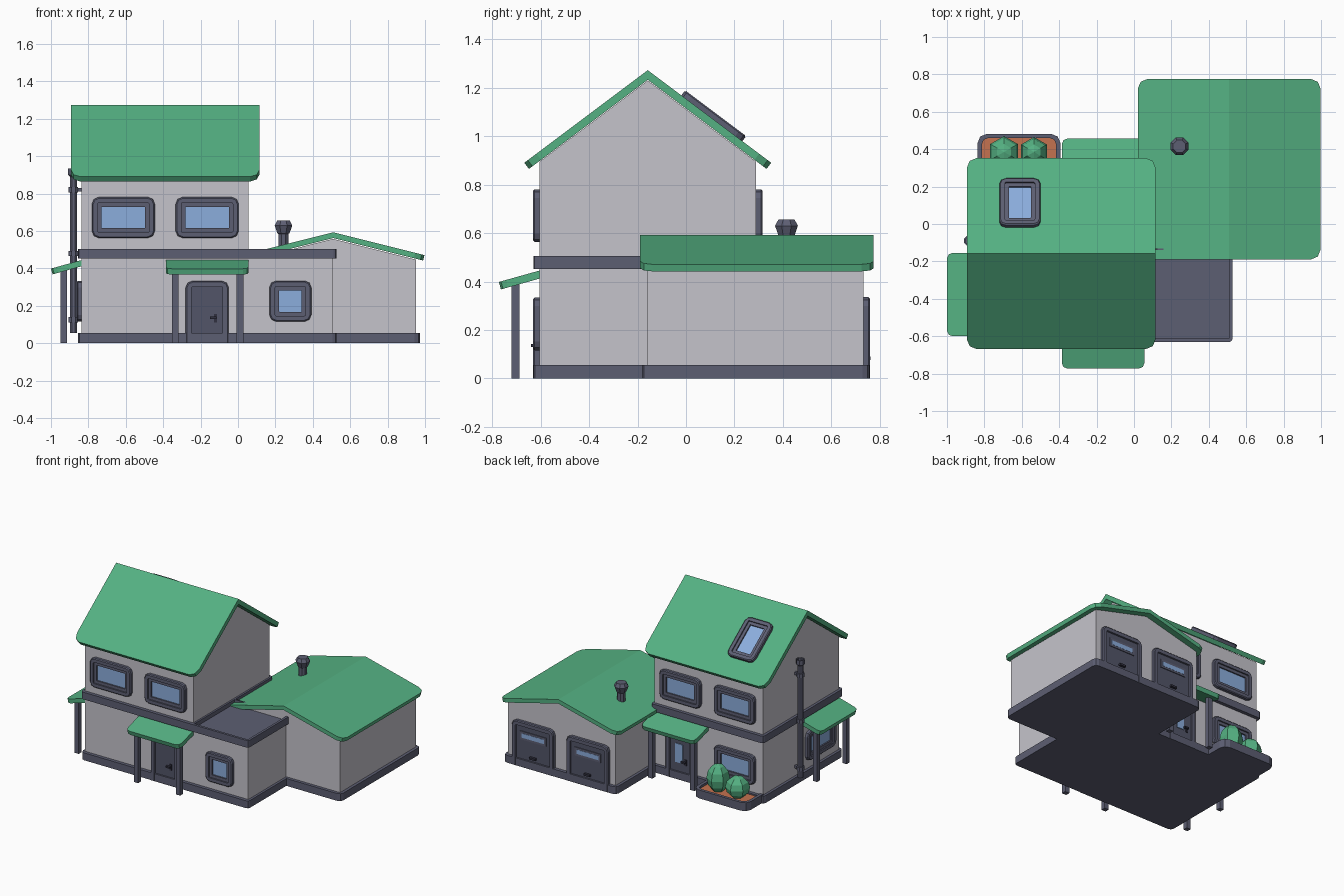
import bpy, bmesh, math
from mathutils import Matrix, Vector

if "Cube" in bpy.data.objects:
    bpy.data.objects.remove(bpy.data.objects["Cube"])


def material(name, rgb):
    m = bpy.data.materials.new(name)
    m.diffuse_color = (*rgb, 1)
    m.use_nodes = True
    m.node_tree.nodes["Principled BSDF"].inputs["Base Color"].default_value = m.diffuse_color
    return m


WALL = material("pale grey wall", (0.56, 0.55, 0.60))
GREEN = material("roof green", (0.09, 0.44, 0.225))
TRIM = material("slate trim", (0.108, 0.113, 0.17))
DOOR = material("door slate", (0.085, 0.09, 0.14))
GLASS = material("blue glass", (0.26, 0.42, 0.72))
SOIL = material("terracotta soil", (0.56, 0.17, 0.08))
DARK = material("dark handle", (0.03, 0.03, 0.05))


def finish(name, bm, mats, mat=Matrix()):
    bmesh.ops.remove_doubles(bm, verts=bm.verts, dist=1e-5)
    bmesh.ops.recalc_face_normals(bm, faces=bm.faces)
    me = bpy.data.meshes.new(name)
    bm.to_mesh(me)
    bm.free()
    for m in mats:
        me.materials.append(m)
    ob = bpy.data.objects.new(name, me)
    bpy.context.collection.objects.link(ob)
    ob.matrix_world = mat
    return ob


def rounded(x0, x1, y0, y1, low, high, z):
    """Rectangle ring with three points per corner; low/high corner radii."""
    pts = []
    for cx, cy, sx, sy, c, a in ((x1, y0, -1, 1, low, -90), (x1, y1, -1, -1, high, 0),
                                 (x0, y1, 1, -1, high, 90), (x0, y0, 1, 1, low, 180)):
        for k in (0, 45, 90):
            t = math.radians(a + k)
            pts.append((cx + sx * c + c * math.cos(t), cy + sy * c + c * math.sin(t), z))
    return pts


def loft(name, rings, mats, mat=Matrix()):
    """Skin a stack of rings; the last cap takes the last material."""
    bm = bmesh.new()
    loops = [[bm.verts.new(p) for p in r] for r in rings]
    for a, b in zip(loops, loops[1:]):
        for i in range(len(a)):
            j = (i + 1) % len(a)
            bm.faces.new((a[i], a[j], b[j], b[i]))
    bm.faces.new(loops[0][::-1])
    bm.faces.new(loops[-1]).material_index = len(mats) - 1
    return finish(name, bm, mats, mat)


def slab(name, x0, x1, y0, y1, z0, z1, m, c=0.001):
    return loft(name, [rounded(x0, x1, y0, y1, c, c, z) for z in (z0, z1)], [m])


def lathe(name, profile, n, x, y, m):
    rings = [[(x + r * math.cos(math.tau * (i + .5) / n), y + r * math.sin(math.tau * (i + .5) / n), z)
              for i in range(n)] for r, z in profile]
    return loft(name, rings, [m])


def on_wall(x, y, z, angle):
    return Matrix.Translation((x, y, z)) @ Matrix.Rotation(math.radians(angle), 4, 'Z') \
        @ Matrix.Rotation(math.pi / 2, 4, 'X')


def window(name, w, h, mat):
    def ring(inset, c, z):
        a, b = w / 2 - inset, h / 2 - inset
        return rounded(-a, a, -b, b, c, c, z)
    loft(name, [ring(0, .036, -.01), ring(0, .036, .02), ring(.006, .033, .026), ring(.03, .008, .026),
                ring(.03, .008, .016), ring(.052, .002, .016), ring(.052, .002, .006)], [TRIM, GLASS], mat)


def door(name, w, h, mat):
    def ring(inset, c, z):
        a = w / 2 - inset
        return rounded(-a, a, .0, h - inset, .001, c, z)
    loft(name, [ring(0, .036, -.01), ring(0, .036, .02), ring(.006, .033, .026), ring(.032, .006, .026),
                ring(.032, .006, .012)], [TRIM, DOOR], mat)


def plate(name, x0, x1, y0, y1, z0, z1, m, mat):
    slab(name, x0, x1, y0, y1, z0, z1, m).matrix_world = mat


def roof(name, origin, angles, run, half, slope, t, c):
    """Sloping sheets falling away from a ridge, with rounded eave corners."""
    bm = bmesh.new()
    th = math.atan(slope)
    k = c * .293
    plan = [(0, -half), (run - c, -half), (run - k, -half + k), (run, -half + c)]
    plan += [(d, -a) for d, a in reversed(plan)]
    for ang in angles:
        rot = Matrix.Translation(origin) @ Matrix.Rotation(math.radians(ang), 4, 'Z')
        top = [bm.verts.new(rot @ Vector((d, a, -d * slope))) for d, a in plan]
        low = [bm.verts.new(rot @ (Vector((d - t * math.sin(th), a, -d * slope - t * math.cos(th)))
                                   if d else Vector((0, a, -t / math.cos(th))))) for d, a in plan]
        bm.faces.new(top)
        bm.faces.new(low[::-1])
        for i in range(len(plan) - 1):
            bm.faces.new((top[i], low[i], low[i + 1], top[i + 1]))
    return finish(name, bm, [GREEN])


def gable_walls(name, origin, angle, half_w, half_l, eave, apex):
    prof = [(-half_w, 0), (half_w, 0), (half_w, eave), (0, apex), (-half_w, eave)]
    rot = Matrix.Translation(origin) @ Matrix.Rotation(math.radians(angle), 4, 'Z')
    loft(name, [[(d, s, z) for d, z in prof] for s in (-half_l, half_l)], [WALL], rot)


MID = -0.158  # y of the main ridge

# Wall volumes
gable_walls("house_walls", (-.39, MID, .01), 90, .447, .446, .885, 1.22)
gable_walls("garage_walls", (.509, .287, .01), 0, .443, .446, .437, .548)
slab("extension_walls", 0, .508, -.605, -.15, .01, .47, WALL)

# Plinth
slab("house_plinth", -.856, .08, -.63, .314, 0, .055, TRIM, .03)
slab("extension_plinth", -.1, .526, -.63, -.14, .0, .0549, TRIM, .02)
slab("garage_plinth", .045, .974, -.182, .758, 0, .0548, TRIM, .03)

# Band between the storeys, and the flat roof with its rim
slab("storey_band", -.856, .07, -.63, .314, .452, .505, TRIM, .02)
loft("flat_roof", [rounded(0, .526, -.63, -.13, .015, .015, .452), rounded(0, .526, -.63, -.13, .015, .015, .5051),
                   rounded(.01, .508, -.612, -.14, .003, .003, .5051),
                   rounded(.01, .508, -.612, -.14, .003, .003, .475)], [TRIM])

# Main and garage roofs
roof("main_roof", (-.389, MID, 1.273), (90, -90), .51, .504, .75, .032, .05)
roof("garage_roof", (.509, .293, .593), (0, 180), .488, .482, .25, .03, .05)

# Porches on the front, back and left
for tag, s, ang in (("front", -1, -90), ("back", 1, 90)):
    roof(tag + "_porch_roof", (-.165, MID + s * .437, .448), (ang,), .178, .221, .28, .032, .03)
    for i, x in enumerate((-.336, .011)):
        y = MID + s * .546
        slab(f"{tag}_porch_post_{i}", x - .018, x + .018, y - .017, y + .017, 0, .395, TRIM)
roof("left_porch_roof", (-.825, -.377, .448), (180,), .175, .223, .28, .032, .03)
for i, y in enumerate((-.552, -.205)):
    slab(f"left_porch_post_{i}", -.948, -.914, y - .017, y + .017, 0, .395, TRIM)

# Windows
for i, x in enumerate((-.613, -.165)):
    window(f"front_upper_window_{i}", .336, .218, on_wall(x, -.605, .672, 0))
    window(f"back_upper_window_{i}", .336, .218, on_wall(x, .289, .672, 180))
window("front_lower_window", .224, .218, on_wall(.28, -.605, .225, 0))
window("back_lower_window", .336, .218, on_wall(-.613, .289, .225, 180))
window("left_window", .336, .218, on_wall(-.835, -.377, .225, -90))
sky_y = .107
window("skylight", .22, .315, Matrix.Translation((-.61, sky_y, 1.273 - .75 * (sky_y - MID)))
       @ Matrix.Rotation(-math.atan(.75), 4, 'X'))

# House doors with lever handles
for tag, y, ang in (("front", -.606, 0), ("back", .29, 180)):
    m = on_wall(-.165, y, 0, ang)
    door(tag + "_door", .23, .333, m)
    plate(tag + "_door_handle_plate", .037, .053, .11, .155, .01, .018, DARK, m)
    plate(tag + "_door_lever", .015, .05, .13, .142, .016, .034, DARK, m)
plate("back_door_glass", -.04, .02, .12, .26, .01, .017, GLASS, on_wall(-.165, .29, 0, 180))

# Garage doors with a slit window and pull
for i, x in enumerate((.735, .285)):
    m = on_wall(x, .733, 0, 180)
    door(f"garage_door_{i}", .345, .335, m)
    plate(f"garage_door_slit_frame_{i}", -.108, .108, .2, .262, .01, .018, TRIM, m)
    plate(f"garage_door_slit_glass_{i}", -.092, .092, .215, .247, .01, .0195, GLASS, m)
    plate(f"garage_door_pull_{i}", -.025, .025, .075, .09, .01, .03, DARK, m)

# Downpipe with brackets
lathe("downpipe", [(.02, .056), (.02, .89), (.03, .9), (.03, .935), (.022, .935), (.022, .9)], 8, -.88, -.09, TRIM)
for i, z in enumerate((.125, .48, .82)):
    lathe(f"downpipe_collar_{i}", [(.028, z - .014), (.028, z + .014)], 8, -.88, -.09, TRIM)
    slab(f"downpipe_bracket_{i}", -.88, -.83, -.1, -.08, z - .01, z + .01, TRIM)

# Roof vent
lathe("roof_vent", [(.03, .48), (.03, .585), (.036, .59), (.051, .63), (.036, .656)], 8, .243, .415, TRIM)

# Planter and bushes
loft("planter", [rounded(-.837, -.393, .27, .482, .01, .05, 0), rounded(-.837, -.393, .27, .482, .01, .05, .062),
                 rounded(-.814, -.416, .28, .46, .01, .035, .062),
                 rounded(-.814, -.416, .28, .46, .01, .035, .045)], [TRIM, SOIL])
for i, (x, r, h) in enumerate(((-.535, .08, .21), (-.695, .085, .16))):
    prof = [(max(r * math.sin(math.pi * k / 6), .002), .035 + h * (1 - math.cos(math.pi * k / 6)) / 2)
            for k in range(7)]
    lathe(f"bush_{i}", prof, 6, x, .385, GREEN)
